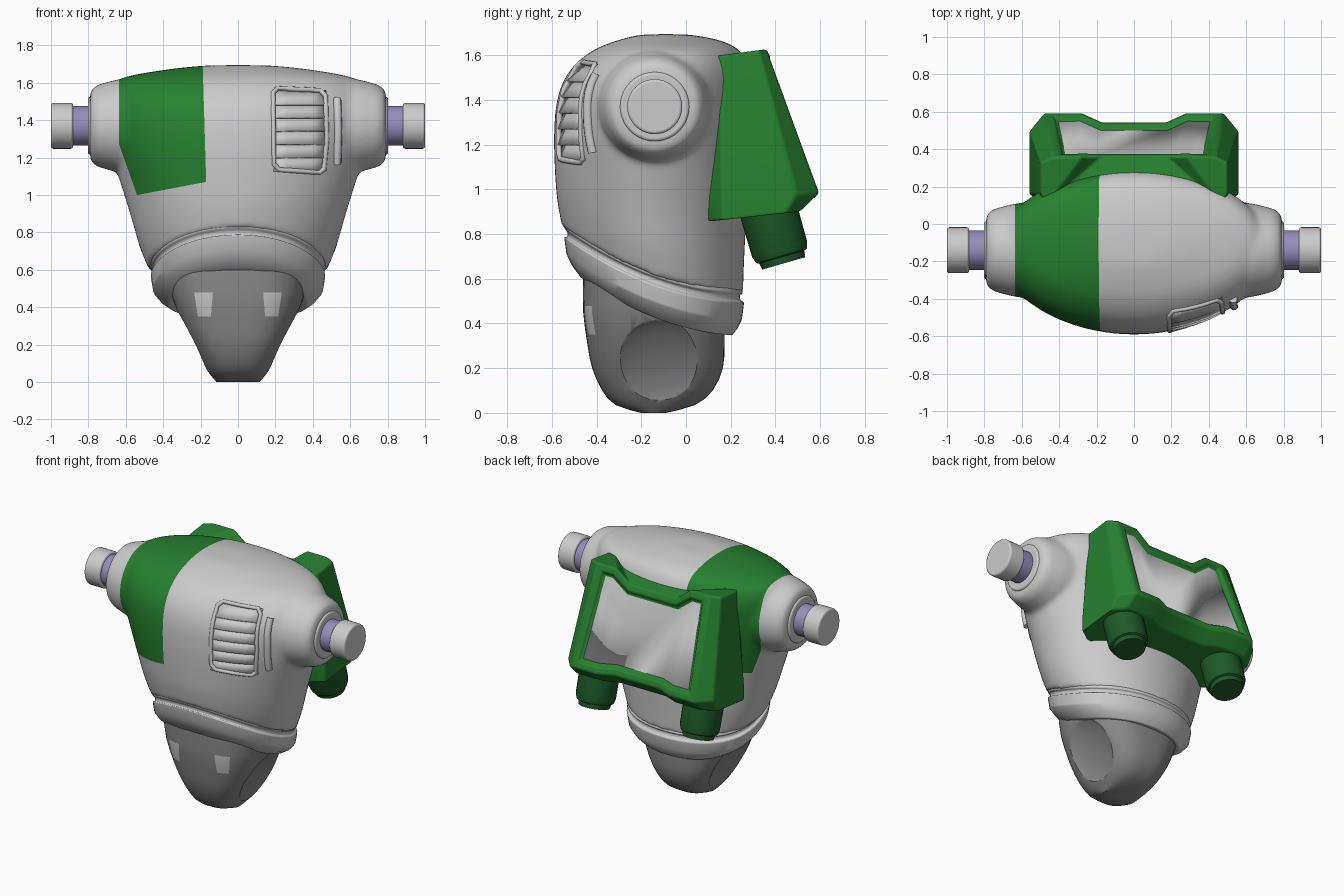
import bpy, bmesh
from math import sin, cos, pi, radians, copysign
from mathutils import Vector, Matrix
from mathutils.bvhtree import BVHTree

if "Cube" in bpy.data.objects:
    bpy.data.objects.remove(bpy.data.objects["Cube"])

YC = -0.15  # front-back centre used for tilted rings


def material(name, rgb):
    m = bpy.data.materials.new(name)
    m.diffuse_color = (*rgb, 1)
    m.use_nodes = True
    m.node_tree.nodes["Principled BSDF"].inputs["Base Color"].default_value = m.diffuse_color
    return m


GREY = material("grey", (0.6, 0.6, 0.6))
DARK = material("dark_grey", (0.25, 0.25, 0.25))
GREEN = material("green", (0.02, 0.22, 0.03))
DEEP = material("deep_green", (0.012, 0.1, 0.02))
PURPLE = material("purple", (0.3, 0.27, 0.5))


def finish(name, bm, mats, angle=35, bevel=0):
    bmesh.ops.recalc_face_normals(bm, faces=bm.faces)
    me = bpy.data.meshes.new(name)
    bm.to_mesh(me)
    bm.free()
    ob = bpy.data.objects.new(name, me)
    bpy.context.collection.objects.link(ob)
    for m in mats:
        me.materials.append(m)
    if bevel:
        b = ob.modifiers.new("bevel", 'BEVEL')
        b.width, b.segments, b.limit_method = bevel, 3, 'ANGLE'
    smooth(ob, angle)
    return ob


def smooth(ob, angle):
    bpy.ops.object.select_all(action='DESELECT')
    ob.select_set(True)
    bpy.context.view_layer.objects.active = ob
    bpy.ops.object.shade_smooth_by_angle(angle=radians(angle))


def bake(ob):
    dg = bpy.context.evaluated_depsgraph_get()
    me = bpy.data.meshes.new_from_object(ob.evaluated_get(dg))
    ob.modifiers.clear()
    ob.data = me


def skin(bm, rings):
    rs = [[bm.verts.new(p) for p in r] for r in rings]
    for a, b in zip(rs, rs[1:]):
        for i in range(len(a)):
            j = (i + 1) % len(a)
            bm.faces.new((a[i], a[j], b[j], b[i]))
    bm.faces.new(rs[0])
    bm.faces.new(rs[-1])
    return rs


def catmull(rows, n):
    out = []
    for k in range(len(rows) - 1):
        a, b, c, d = (rows[min(max(k + o, 0), len(rows) - 1)] for o in (-1, 0, 1, 2))
        for s in range(n):
            t = s / n
            out.append([0.5 * (2*q + (r-p)*t + (2*p-5*q+4*r-u)*t*t + (3*q-p-3*r+u)*t**3)
                        for p, q, r, u in zip(a, b, c, d)])
    return out + [rows[-1]]


def loft(bm, rows, power=2.0, sub=1, seg=64):
    """Rows of (z, half width, front y, back y, tilt) become superellipse rings."""
    rings = []
    for z, hx, yf, yb, tilt in catmull(rows, sub):
        ring = []
        for i in range(seg):
            c, s = cos(2*pi*i/seg), sin(2*pi*i/seg)
            x = hx * copysign(abs(c)**(2/power), c)
            y = (yf+yb)/2 + (yb-yf)/2 * copysign(abs(s)**(2/power), s)
            d = y - YC
            ring.append((x, y, z + tilt*(d - 1.15*d*d)))
        rings.append(ring)
    skin(bm, rings)


def lathe(bm, profile, mat, seg=40):
    skin(bm, [[mat @ Vector((r*cos(2*pi*i/seg), r*sin(2*pi*i/seg), h))
               for i in range(seg)] for h, r in profile])


def paint(ob, planes, index):
    """Cut the mesh along the planes; colour the faces inside all of them (index None removes them)."""
    bm = bmesh.new()
    bm.from_mesh(ob.data)
    for co, no in planes:
        bmesh.ops.bisect_plane(bm, geom=bm.verts[:] + bm.edges[:] + bm.faces[:],
                               plane_co=co, plane_no=no, dist=1e-5)
    inside = [f for f in bm.faces if all((f.calc_center_median() - Vector(co)).dot(Vector(no)) < 0
                                         for co, no in planes)]
    if index is None:
        bmesh.ops.delete(bm, geom=inside, context='FACES')
    else:
        for f in inside:
            f.material_index = index
    bm.to_mesh(ob.data)
    bm.free()


def shoulder(s):
    return Matrix.Translation((0, -0.14, 1.37)) @ Matrix.Rotation(s*pi/2, 4, 'Y')


# Torso: egg-shaped loft blended with two shoulder bosses
bm = bmesh.new()
loft(bm, [(0.615, 0.48, -0.555, 0.255, -0.37), (0.74, 0.53, -0.57, 0.26, -0.28),
          (0.91, 0.58, -0.58, 0.27, -0.12), (1.1, 0.64, -0.588, 0.28, -0.03),
          (1.25, 0.69, -0.59, 0.285, 0), (1.38, 0.72, -0.58, 0.29, 0),
          (1.48, 0.725, -0.55, 0.29, 0), (1.56, 0.70, -0.495, 0.275, 0),
          (1.625, 0.62, -0.41, 0.235, 0), (1.665, 0.42, -0.31, 0.155, 0),
          (1.69, 0.2, -0.21, 0.03, 0), (1.694, 0.04, -0.12, -0.06, 0)], sub=4)
for s in (-1, 1):
    lathe(bm, [(0.3, 0.28), (0.5, 0.27), (0.66, 0.245), (0.75, 0.22), (0.785, 0.195), (0.792, 0.16)],
          shoulder(s))
torso = finish("torso", bm, [GREY, GREEN])
r = torso.modifiers.new("remesh", 'REMESH')
r.mode, r.voxel_size = 'VOXEL', 0.015
m = torso.modifiers.new("smooth", 'SMOOTH')
m.factor, m.iterations = 0.5, 10
bake(torso)
torso.data.materials.clear()
for m in (GREY, GREEN):
    torso.data.materials.append(m)
bm = bmesh.new()
bm.from_mesh(torso.data)
tree = BVHTree.FromBMesh(bm)
bm.free()
# Green side panel, then the opening for the vent
paint(torso, [((-0.18, 0, 1.4), (1, 0, 0.03)), ((-0.635, 0, 1.4), (-1, 0, 0)),
              ((-0.54, 0, 1.0), (-0.17, 0, -0.06)), ((-0.54, 0, 1.0), (0.07, 0, -0.37))], 1)
paint(torso, [((0.195, 0, 0), (-1, 0, 0)), ((0.47, 0, 0), (1, 0, 0)), ((0, 0, 1.13), (0, 0, -1)),
              ((0, 0, 1.56), (0, 0, 1)), ((0, -0.2, 0), (0, 1, 0))], None)
smooth(torso, 40)


def on_chest(x, z, lift):
    hit = tree.ray_cast(Vector((x, -2, z)), Vector((0, 1, 0)))[0]
    return Vector((x, hit.y - lift, z))


# Chest vent: rounded frame, side bar and louvres following the chest
def tube(name, pts, radius, cyclic, lift):
    cu = bpy.data.curves.new(name, 'CURVE')
    cu.dimensions, cu.bevel_depth, cu.bevel_resolution, cu.use_fill_caps = '3D', radius, 3, True
    sp = cu.splines.new('POLY')
    path = []
    ends = pts[1:] + pts[:1] if cyclic else pts[1:]
    for a, b in zip(pts, ends):
        path += [(a[0] + (b[0]-a[0])*k/4, a[1] + (b[1]-a[1])*k/4) for k in range(4)]
    if not cyclic:
        path.append(pts[-1])
    sp.points.add(len(path) - 1)
    for p, (x, z) in zip(sp.points, path):
        p.co = (*on_chest(x, z, lift), 1)
    sp.use_cyclic_u = cyclic
    ob = bpy.data.objects.new(name, cu)
    bpy.context.collection.objects.link(ob)
    cu.materials.append(GREY)


tube("vent_frame", [(0.21, 1.57), (0.44, 1.56), (0.468, 1.53), (0.475, 1.3), (0.46, 1.14),
                    (0.435, 1.12), (0.22, 1.135), (0.192, 1.165), (0.187, 1.545)], 0.013, True, -0.002)
tube("vent_side_bar", [(0.53, 1.165), (0.535, 1.34), (0.53, 1.515)], 0.022, False, 0.004)
for k in range(6):
    bm = bmesh.new()
    z0, z1 = 1.128 + k*0.0717, 1.203 + k*0.0717
    xs = [0.19 + 0.071*i for i in range(5)]
    rows = [[bm.verts.new(on_chest(x, z, lift)) for x in xs] for z, lift in ((z0, 0.004), (z1, -0.022))]
    for i in range(4):
        bm.faces.new((rows[0][i], rows[0][i+1], rows[1][i+1], rows[1][i]))
    slat = finish(f"vent_slat_{k+1}", bm, [GREY])
    slat.modifiers.new("solid", 'SOLIDIFY').thickness = 0.012

# Arm joints: collar plate, purple axle and round cap
for s, side in ((-1, "left"), (1, "right")):
    for part, prof, mat in (("collar", [(0.76, 0.155), (0.802, 0.155)], GREY),
                            ("axle", [(0.78, 0.105), (0.9, 0.105)], PURPLE),
                            ("arm_cap", [(0.882, 0.123), (1.0, 0.123)], GREY)):
        bm = bmesh.new()
        lathe(bm, prof, shoulder(s))
        finish(f"{part}_{side}", bm, [mat], bevel=0 if part == "axle" else 0.012)

# Waist band: lip, groove and tapering belt, curving down toward the back
bm = bmesh.new()
loft(bm, [(0.64, 0.42, -0.50, 0.20, -0.37), (0.635, 0.465, -0.54, 0.248, -0.37),
          (0.615, 0.468, -0.545, 0.255, -0.37), (0.605, 0.45, -0.53, 0.24, -0.37),
          (0.585, 0.45, -0.53, 0.243, -0.37), (0.575, 0.467, -0.545, 0.26, -0.37),
          (0.50, 0.455, -0.535, 0.25, -0.38), (0.46, 0.42, -0.51, 0.23, -0.39),
          (0.43, 0.37, -0.47, 0.205, -0.40), (0.44, 0.30, -0.40, 0.15, -0.40)], power=2.15)
finish("waist_band", bm, [GREY], bevel=0.006)

# Pelvis: tapering block with scooped hip sockets and two light patches
bm = bmesh.new()
loft(bm, [(0.6, 0.375, -0.46, 0.18, 0), (0.45, 0.35, -0.46, 0.175, 0), (0.3, 0.295, -0.44, 0.172, 0),
          (0.2, 0.245, -0.42, 0.165, 0), (0.1, 0.19, -0.375, 0.12, 0),
          (0.035, 0.145, -0.315, 0.04, 0), (0.0, 0.115, -0.2, -0.09, 0)], power=2.8, sub=2)
pelvis = finish("pelvis", bm, [DARK, GREY])
cutters = []
for s in (-1, 1):
    bm = bmesh.new()
    bmesh.ops.create_uvsphere(bm, u_segments=40, v_segments=24, radius=1,
                              matrix=Matrix.Translation((s*0.285, -0.115, 0.225))
                              @ Matrix.Rotation(s*radians(27), 4, 'Y')
                              @ Matrix.Diagonal((0.07, 0.22, 0.235, 1)))
    c = finish("hip_cutter", bm, [DARK])
    c.hide_render = True
    b = pelvis.modifiers.new("hip", 'BOOLEAN')
    b.operation, b.object = 'DIFFERENCE', c
    cutters.append(c)
bake(pelvis)
for c in cutters:
    bpy.data.objects.remove(c)
for s in (-1, 1):
    paint(pelvis, [((s*0.135, 0, 0.475), (-s*0.125, 0, -0.01)), ((s*0.235, 0, 0.48), (s*0.13, 0, -0.02)),
                   ((0, 0, 0.35), (0, 0, -1)), ((0, 0, 0.478), (0, 0, 1)), ((0, -0.25, 0), (0, 1, 0))], 1)
smooth(pelvis, 50)

# Backpack: lofted outline, notched in the middle, with an inset grey panel on the sloping back
bm = bmesh.new()
rings = []
for z, slope, w, back, cut, face, dip, drop in ((0.845, 0.11, 0.56, 0.51, 0.06, 0.48, 0.05, 0),
                                                (0.965, 0.03, 0.56, 0.595, 0.1, 0.48, 0.05, 0),
                                                (1.58, 0.13, 0.5, 0.36, 0.03, 0.43, 0, 0.085)):
    half = [(0.47, 0.10, 0), (w, 0.16, 0), (w, back-cut, 0), (face, back, 0), (0.28, back, 0),
            (0.17, back-dip, drop)]
    pts = half + [(-x, y, d) for x, y, d in reversed(half)]
    rings.append([(x, y, z + slope*y - d) for x, y, d in pts])
rs = skin(bm, rings)
bm.normal_update()
bmesh.ops.recalc_face_normals(bm, faces=bm.faces)
mid, top = set(rs[1][3:9]), set(rs[2][3:9])
panel = [f for f in bm.faces if len(f.verts) == 4 and all(v in mid | top for v in f.verts)]
bmesh.ops.inset_region(bm, faces=panel, thickness=0.045, use_even_offset=True)
bmesh.ops.inset_region(bm, faces=panel, thickness=0.012, depth=-0.025, use_even_offset=True)
bmesh.ops.inset_region(bm, faces=panel, thickness=0.012, use_even_offset=True)
for f in panel:
    f.material_index = 1
bmesh.ops.triangulate(bm, faces=[f for f in bm.faces if len(f.verts) > 4])
finish("backpack", bm, [GREEN, GREY], bevel=0.012)

# Thrusters: tilted stepped cylinders under the backpack
for s, side in ((-1, "left"), (1, "right")):
    bm = bmesh.new()
    lathe(bm, [(0.06, 0.13), (-0.16, 0.128), (-0.19, 0.118), (-0.195, 0.105), (-0.225, 0.1)],
          Matrix.Translation((s*0.4, 0.375, 0.885)) @ Matrix.Rotation(radians(16), 4, 'X'), 24)
    finish(f"thruster_{side}", bm, [DEEP])
